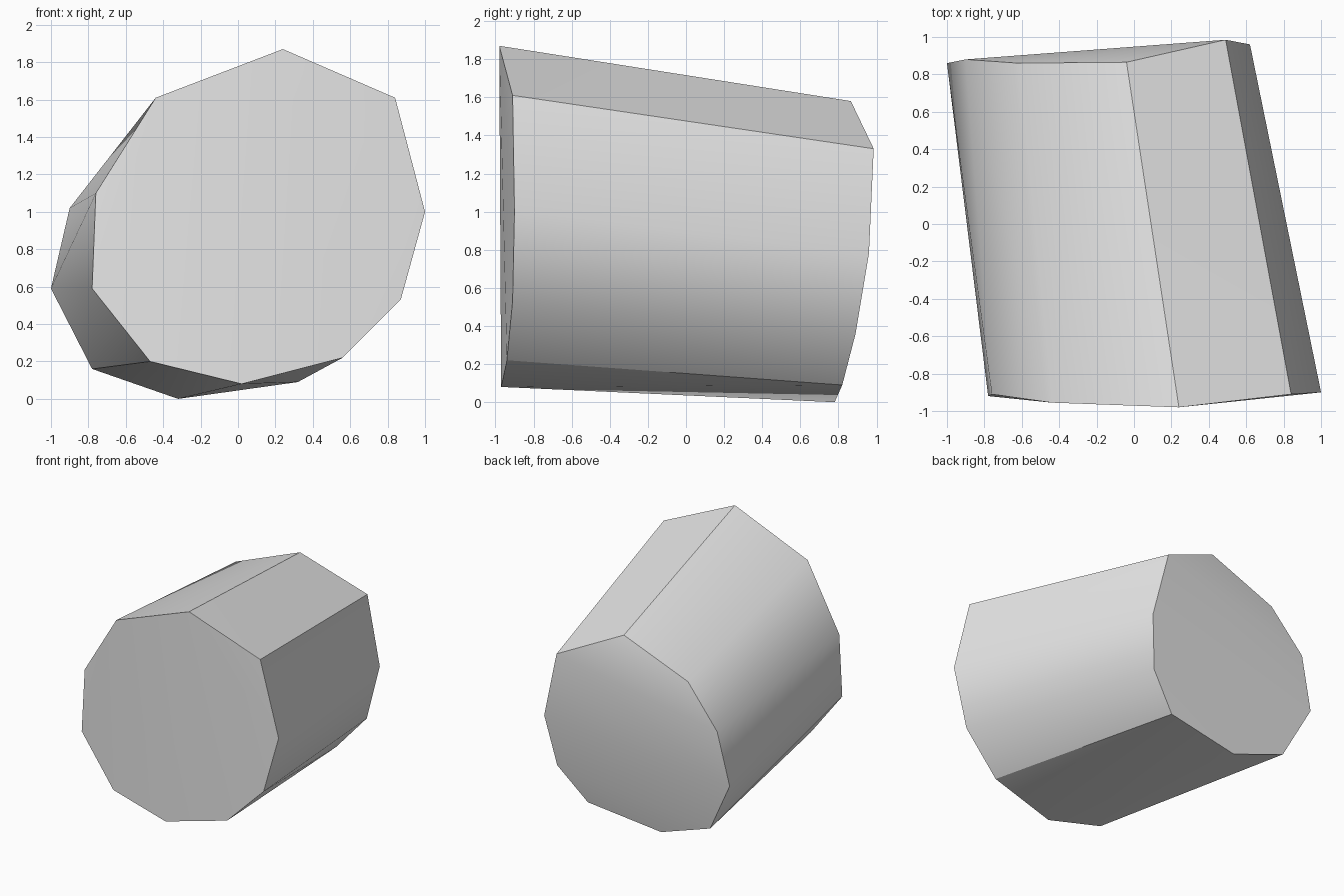
import bpy, bmesh, math

cube = bpy.data.objects.get("Cube")
if cube:
    bpy.data.objects.remove(cube, do_unlink=True)

# Corners of the two slanted ten-sided ends, clockwise from the top
front_end = [
    (0.24, -0.98, 1.87), (0.84, -0.91, 1.61), (1.0, -0.9, 1.0),
    (0.87, -0.91, 0.53), (0.56, -0.94, 0.22), (0.02, -0.97, 0.08),
    (-0.47, -0.95, 0.2), (-0.78, -0.92, 0.59), (-0.76, -0.91, 1.1),
    (-0.44, -0.955, 1.61)]
back_end = [
    (-0.04, 0.865, 1.58), (0.49, 0.985, 1.33), (0.62, 0.96, 0.78),
    (0.55, 0.89, 0.36), (0.32, 0.82, 0.09), (-0.32, 0.78, 0.0),
    (-0.78, 0.8, 0.16), (-1.0, 0.86, 0.59), (-0.9, 0.88, 1.02),
    (-0.62, 0.86, 1.35)]

# Solid body wrapped around both ends
bm = bmesh.new()
for corner in front_end + back_end:
    bm.verts.new(corner)
bmesh.ops.convex_hull(bm, input=bm.verts[:])
bmesh.ops.recalc_face_normals(bm, faces=bm.faces[:])
mesh = bpy.data.meshes.new("faceted_cylinder")
bm.to_mesh(mesh)
bm.free()
body = bpy.data.objects.new("faceted_cylinder", mesh)
bpy.context.collection.objects.link(body)

# Plain grey finish
grey = bpy.data.materials.new("light_grey")
grey.use_nodes = True
colour = (0.8, 0.8, 0.8, 1.0)
grey.diffuse_color = colour
grey.node_tree.nodes["Principled BSDF"].inputs["Base Color"].default_value = colour
mesh.materials.append(grey)

# Soft shading across shallow creases, crisp rims
bpy.ops.object.select_all(action='DESELECT')
body.select_set(True)
bpy.context.view_layer.objects.active = body
bpy.ops.object.shade_smooth_by_angle(angle=math.radians(30))
